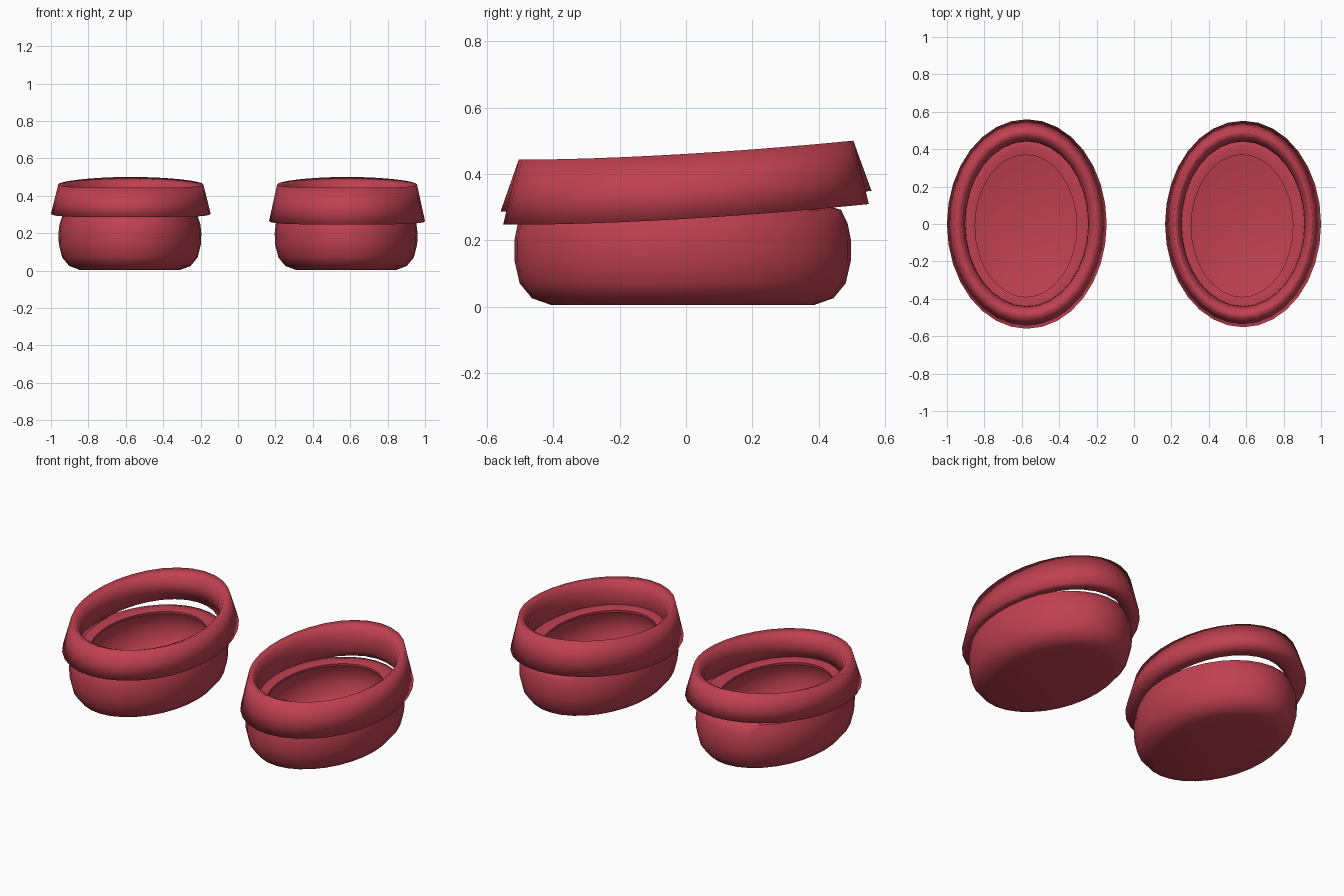
import bpy, bmesh, math

if "Cube" in bpy.data.objects:
    bpy.data.objects.remove(bpy.data.objects["Cube"])

SEGMENTS = 32

red = bpy.data.materials.new("muted red")
red.diffuse_color = (0.53, 0.052, 0.082, 1)
red.use_nodes = True
red.node_tree.nodes["Principled BSDF"].inputs["Base Color"].default_value = red.diffuse_color


def oval_loft(name, rings, centre, lift=None, loop=False, cap_start=False, cap_end=False,
              smooth_angle=50):
    """Skin stacked ovals given as (x radius, y radius, z)."""
    bm = bmesh.new()
    rows = []
    for rx, ry, z in rings:
        row = []
        for i in range(SEGMENTS):
            a = 2 * math.pi * i / SEGMENTS
            x, y = rx * math.cos(a), ry * math.sin(a)
            dz = lift(y) if lift else 0
            row.append(bm.verts.new((x + centre[0], y + centre[1], z + dz)))
        rows.append(row)
    pairs = list(zip(rows, rows[1:]))
    if loop:
        pairs.append((rows[-1], rows[0]))
    for low, high in pairs:
        for i in range(SEGMENTS):
            j = (i + 1) % SEGMENTS
            bm.faces.new((low[i], low[j], high[j], high[i]))
    if cap_start:
        bm.faces.new(rows[0][::-1])
    if cap_end:
        bm.faces.new(rows[-1])
    bmesh.ops.recalc_face_normals(bm, faces=bm.faces)
    mesh = bpy.data.meshes.new(name)
    bm.to_mesh(mesh)
    bm.free()
    obj = bpy.data.objects.new(name, mesh)
    bpy.context.collection.objects.link(obj)
    mesh.materials.append(red)
    bpy.ops.object.select_all(action='DESELECT')
    obj.select_set(True)
    bpy.context.view_layer.objects.active = obj
    bpy.ops.object.shade_smooth_by_angle(angle=math.radians(smooth_angle))
    return obj


def rise(y):
    # The cuff climbs gently toward the back
    return 0.057 * max(0, min(1.1, (y + 0.5))) ** 1.7


# Bowl: outer wall from the sole up, over the inturned lip, down the inner wall to the floor
body_rings = [
    (0.270, 0.395, 0.004), (0.325, 0.455, 0.025), (0.362, 0.492, 0.070),
    (0.380, 0.508, 0.140), (0.382, 0.508, 0.200), (0.376, 0.498, 0.250),
    (0.362, 0.478, 0.292), (0.320, 0.430, 0.305), (0.272, 0.380, 0.295),
    (0.274, 0.382, 0.280), (0.325, 0.440, 0.270), (0.355, 0.478, 0.235),
    (0.362, 0.488, 0.150), (0.345, 0.470, 0.080), (0.310, 0.438, 0.040),
    (0.262, 0.385, 0.020),
]

# side: centre x, cuff hem radii, hem height, rim x radius
sides = {
    "left": (-0.573, 0.427, 0.560, 0.286, 0.388),
    "right": (0.583, 0.417, 0.552, 0.247, 0.374),
}

for side, (cx, hem_x, hem_y, hem_z, rim_x) in sides.items():
    body_x = math.copysign(0.578, cx)
    oval_loft(side + "_body", body_rings, (body_x, -0.010),
              cap_start=True, cap_end=True)
    # Flared cuff with a soft rolled rim and a closed underside
    cuff_rings = [
        (hem_x, hem_y, hem_z),
        ((hem_x + rim_x) / 2, (hem_y + 0.505) / 2, (hem_z + 0.443) / 2),
        (rim_x, 0.505, 0.443),
        (0.348, 0.465, 0.425),
        (0.330, 0.443, 0.385),
        (0.328, 0.440, 0.290),
        (0.350, 0.465, hem_z + 0.006),
    ]
    oval_loft(side + "_cuff", cuff_rings, (cx, 0), lift=rise, loop=True, smooth_angle=180)
